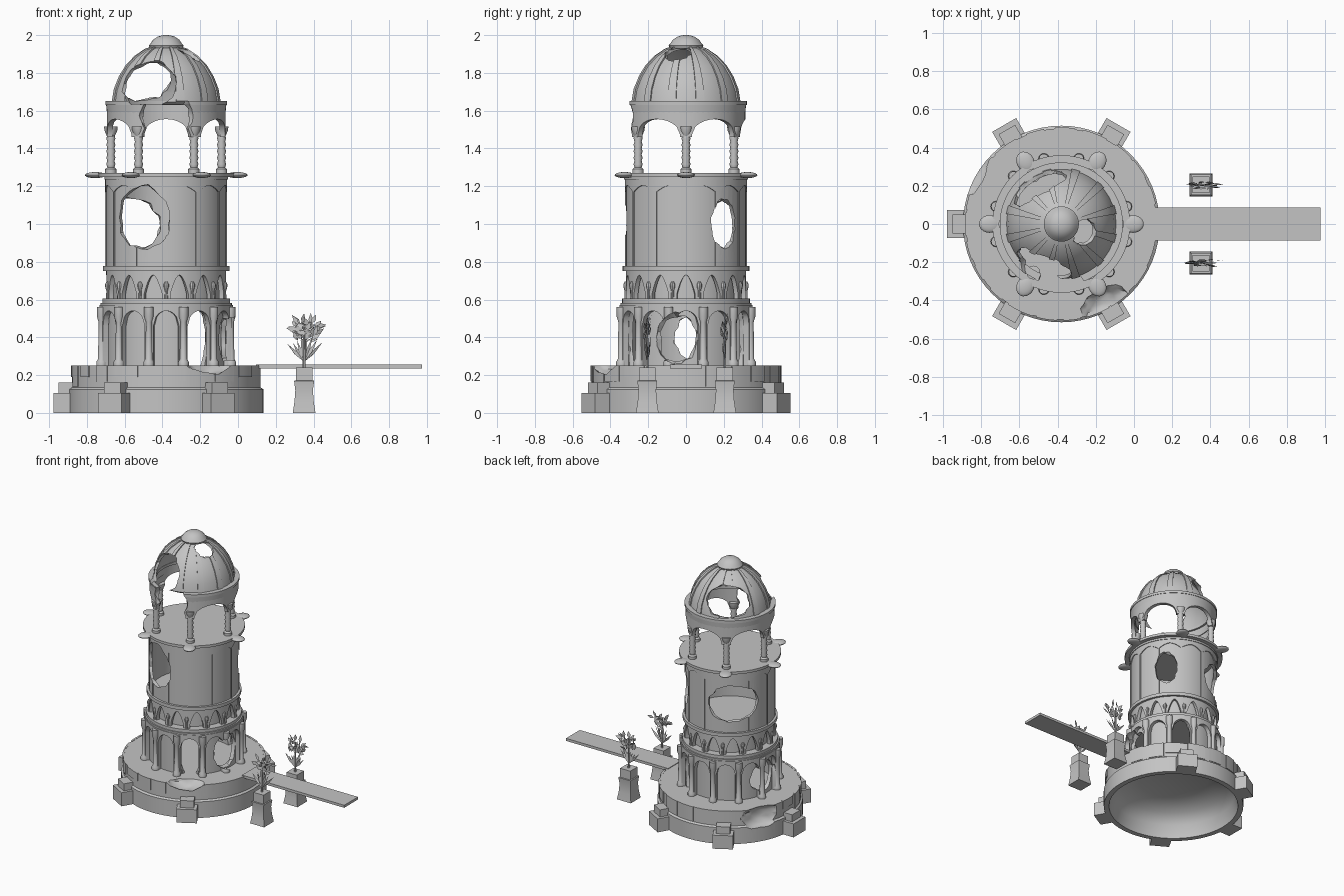
import bpy, bmesh, math, random
from mathutils import Vector, Matrix

random.seed(4)
if "Cube" in bpy.data.objects:
    bpy.data.objects.remove(bpy.data.objects["Cube"])

AXIS = -0.38          # x of the tower's axis
made = []

stone = bpy.data.materials.new("grey_stone")
stone.use_nodes = True
GREY = (0.55, 0.55, 0.55, 1)
stone.diffuse_color = GREY
stone.node_tree.nodes["Principled BSDF"].inputs["Base Color"].default_value = GREY


def polar(deg, r, z):
    a = math.radians(deg)
    return Vector((AXIS + r * math.cos(a), r * math.sin(a), z))


def finish(name, bm):
    bmesh.ops.remove_doubles(bm, verts=bm.verts, dist=1e-5)
    bmesh.ops.recalc_face_normals(bm, faces=bm.faces)
    mesh = bpy.data.meshes.new(name)
    bm.to_mesh(mesh)
    bm.free()
    mesh.materials.append(stone)
    ob = bpy.data.objects.new(name, mesh)
    bpy.context.scene.collection.objects.link(ob)
    made.append(ob)
    return ob


def revolve(bm, prof, n=64, a0=0, a1=360, centre=(AXIS, 0)):
    """Turn a closed (radius, height) loop; a part turn gets end caps."""
    full = a1 - a0 >= 360
    rings = []
    for i in range(n if full else n + 1):
        a = math.radians(a0 + (a1 - a0) * i / n)
        rings.append([bm.verts.new((centre[0] + r * math.cos(a), centre[1] + r * math.sin(a), z))
                      for r, z in prof])
    m = len(prof)
    for i in range(n):
        p, q = rings[i], rings[(i + 1) % len(rings)]
        for j in range(m):
            k = (j + 1) % m
            if prof[j][0] or prof[k][0]:
                bm.faces.new((p[j], q[j], q[k], p[k]))
    if not full:
        bm.faces.new(rings[0])
        bm.faces.new(rings[-1])


def lathe(name, prof, n=64):
    bm = bmesh.new()
    revolve(bm, prof, n)
    return finish(name, bm)


def disc(name, r, z0, z1):
    return lathe(name, [(0, z0), (r, z0), (r, z1), (0, z1)])


def tube(name, r0, r1, z0, z1):
    return lathe(name, [(r0, z0), (r1, z0), (r1, z1), (r0, z1)])


def apply(ob, kind, **settings):
    mod = ob.modifiers.new(kind, kind)
    for key, val in settings.items():
        setattr(mod, key, val)
    bpy.context.view_layer.objects.active = ob
    bpy.ops.object.modifier_apply(modifier=mod.name)


def arcade(name, n, r, z0, spring, rise, top, opening, thick, phase=0, power=0, k=10):
    """Ring wall with n arches: round when power is 0, otherwise pointed."""
    bm = bmesh.new()
    half = 180 / n

    def quad(a, b, la, lb, ha, hb):
        bm.faces.new([bm.verts.new(polar(*p)) for p in
                      ((a, r, la), (b, r, lb), (b, r, hb), (a, r, ha))])

    for i in range(n):
        c = phase + 2 * half * i
        pts = []
        for j in range(k + 1):
            u = -1 + 2 * j / k
            h = 1 - abs(u) ** power if power else math.sqrt(max(0, 1 - u * u))
            pts.append((c + u * half * opening, spring + rise * h))
        for (a, la), (b, lb) in zip(pts, pts[1:]):
            quad(a, b, la, lb, top, top)
        a, b = c + half * opening, c + half * (2 - opening)
        mid = (a + b) / 2
        for s, e in ((a, mid), (mid, b)):
            quad(s, e, z0, z0, spring, spring)
            quad(s, e, spring, spring, top, top)
    ob = finish(name, bm)
    apply(ob, "SOLIDIFY", thickness=thick, offset=0)
    return ob


def break_open(objects, loc, scale, turn=0):
    """Knock a ragged hole through the given parts."""
    bm = bmesh.new()
    bmesh.ops.create_icosphere(bm, subdivisions=3, radius=1)
    for v in bm.verts:
        v.co *= random.uniform(0.9, 1.08)
    bmesh.ops.transform(bm, verts=bm.verts, matrix=Matrix.Translation(loc)
                        @ Matrix.Rotation(math.radians(turn), 4, 'Z') @ Matrix.Diagonal((*scale, 1)))
    cutter = finish("hole_cutter", bm)
    made.remove(cutter)
    cutter.hide_render = True
    for ob in objects:
        apply(ob, "BOOLEAN", operation='DIFFERENCE', solver='EXACT', object=cutter)
    bpy.data.objects.remove(cutter)


def box(bm, size, loc, deg=0):
    bmesh.ops.create_cube(bm, size=1, matrix=Matrix.Translation(loc)
                          @ Matrix.Rotation(math.radians(deg), 4, 'Z') @ Matrix.Diagonal((*size, 1)))


def columns(name, n, r, prof, phase=0, sides=12):
    bm = bmesh.new()
    for i in range(n):
        p = polar(phase + 360 * i / n, r, 0)
        revolve(bm, [(0, prof[0][1])] + prof + [(0, prof[-1][1])], sides, centre=p.xy)
    return finish(name, bm)


# Hollow base with a course of uneven stones
base = lathe("base", [(0, .25), (.5, .25), (.5, .135), (.514, .125), (.514, 0), (.475, 0), (.45, .1), (.39, .17), (.25, .215), (0, .225)])
bm = bmesh.new()
angle = 12
while angle < 335:
    width = random.uniform(9, 17)
    low = random.choice((.14, .165, .19))
    revolve(bm, [(.49, low), (.505, low), (.505, .252), (.49, .252)], 4, angle, angle + width)
    angle += width + random.uniform(1, 8)
stones = finish("rim_stones", bm)
break_open([base, stones], polar(-62, .47, .27), (.08, .14, .07), -62)
break_open([base, stones], polar(150, .53, .19), (.08, .18, .09), 150)

# Stepped buttresses
bm = bmesh.new()
for deg in (60, 120, 180, 240, 300):
    box(bm, (.11, .145, .105), polar(deg, .543, .0525), deg)
    box(bm, (.09, .1, .16), polar(deg, .525, .08), deg)
finish("buttresses", bm)

# Walkway
bm = bmesh.new()
box(bm, (.88, .17, .02), (.535, 0, .245))
finish("walkway", bm)

# Lower storey: inner wall, arcade and columns
wall = tube("lower_wall", .295, .32, .25, .57)
front = arcade("lower_arcade", 12, .338, .25, .46, .08, .57, .74, .03)
posts = columns("lower_columns", 12, .354, [(.028, .25), (.028, .27), (.019, .285), (.016, .48), (.025, .51), (.025, .56)], 15)
for deg in (60, -60):
    break_open([wall], polar(deg, .31, .385), (.1, .075, .185), deg)
break_open([wall, front, posts], polar(-9, .34, .39), (.11, .115, .14), -9)
break_open([wall, front], polar(172, .33, .4), (.11, .12, .12), 172)
disc("lower_ledge", .348, .57, .582)
disc("lower_ledge_top", .338, .582, .605)

# Small pointed gallery with slim posts
tube("gallery_wall", .26, .28, .6, .75)
arcade("gallery_arcade", 14, .305, .6, .63, .1, .755, .68, .025, power=1.8)
columns("gallery_columns", 14, .318, [(.009, .6), (.007, .645), (.014, .67), (.014, .68), (.006, .695)], 180 / 14, 8)
disc("gallery_cornice", .335, .752, .778)

# Main drum with shallow framed panels
drum = tube("main_drum", .295, .317, .775, 1.24)
frames = arcade("drum_panel_frames", 12, .317, .778, 1.17, .035, 1.24, .94, .012, phase=15, power=1.6)
for deg, z, size in ((-114, 1.035, (.13, .155, .17)), (40, 1.0, (.1, .085, .13)), (130, 1.0, (.13, .185, .145))):
    break_open([drum, frames], polar(deg, .31, z), size, deg)

# Balcony with rounded projections
disc("balcony_collar", .328, 1.235, 1.252)
disc("balcony_floor", .36, 1.25, 1.27)
bm = bmesh.new()
for deg in range(0, 360, 60):
    bmesh.ops.create_uvsphere(bm, u_segments=20, v_segments=10, radius=1, matrix=Matrix.Translation(polar(deg, .375, 1.259))
                              @ Matrix.Rotation(math.radians(deg), 4, 'Z') @ Matrix.Diagonal((.056, .046, .016, 1)))
finish("balcony_knobs", bm)

# Open lantern: knotted columns, arches and cornice
shaft = [(.03, 1.27), (.03, 1.29)]
for i in range(5):
    z = 1.3 + .034 * i
    shaft += [(.019, z), (.024, z + .017)]
shaft += [(.021, 1.465), (.034, 1.495), (.036, 1.515), (.026, 1.517)]
columns("lantern_columns", 6, .293, shaft)
arches = arcade("lantern_arches", 6, .3, 1.46, 1.475, .08, 1.635, .8, .028, phase=30, k=16)
frieze = lathe("lantern_frieze", [(.28, 1.57), (.312, 1.57), (.318, 1.63), (.28, 1.63)])
cornice = tube("lantern_cornice", .265, .322, 1.63, 1.65)

# Ribbed, broken dome
curve = [(.287, 1.645), (.276, 1.71), (.25, 1.775), (.213, 1.835), (.165, 1.885), (.11, 1.922), (.06, 1.94)]
inner = [(r - .016, z - .012) for r, z in reversed(curve)]
dome = lathe("dome", curve + inner, 48)
bm = bmesh.new()
for i in range(12):
    d = 15 + 30 * i
    revolve(bm, [(r + .006, z + .005) for r, z in curve] + inner, 2, d - 4.5, d + 4.5)
ribs = finish("dome_ribs", bm)
break_open([dome, ribs, cornice], polar(-113, .26, 1.745), (.15, .165, .135), -113)
break_open([arches, frieze, cornice], polar(-90, .3, 1.575), (.08, .15, .13), -90)
break_open([dome, ribs], polar(122, .25, 1.765), (.13, .165, .12), 122)
break_open([dome, ribs], polar(-20, .13, 1.905), (.08, .07, .06), -20)
lathe("finial", [(0, 1.925), (.085, 1.93), (.092, 1.945), (.082, 1.957), (.07, 1.975), (.045, 1.992), (.02, 1.999), (0, 2)], 32)

# Pedestals with spiky plants
for side, y in (("back", .205), ("front", -.205)):
    bm = bmesh.new()
    levels = [(.085, 0), (.072, .06), (.066, .12), (.075, .17), (.062, .171), (.062, .24), (0, .24)]
    revolve(bm, [(0, 0)] + levels, 4, 45, 405, (.35, y))
    finish(side + "_pedestal", bm)
    bm = bmesh.new()

    def leaf(start, angle, length, width):
        d = Vector((math.sin(angle), random.uniform(-.15, .15), math.cos(angle)))
        s = Vector((d.z, random.uniform(-.6, .6), -d.x)) * width
        mid = start + d * length * .5
        a, b, c, e = [bm.verts.new(p) for p in (start, mid + s, start + d * length, mid - s)]
        bm.faces.new((a, b, c))
        bm.faces.new((a, c, e))

    root = Vector((.35, y, .24))
    revolve(bm, [(0, .24), (.008, .24), (.005, .47), (0, .47)], 6, centre=root.xy)
    for i in range(8):
        leaf(root + Vector((0, 0, .03)), -.75 + 1.5 * i / 7, random.uniform(.09, .15), .009)
    for i in range(32):
        start = Vector((.36 + random.uniform(-.055, .055), y + random.uniform(-.015, .015), random.uniform(.38, .48)))
        leaf(start, random.uniform(-1.5, 1.7), random.uniform(.04, .07), .012)
    finish(side + "_plant", bm)

# Soft shading with crisp edges
bpy.ops.object.select_all(action='DESELECT')
for ob in made:
    ob.select_set(True)
bpy.context.view_layer.objects.active = made[0]
bpy.ops.object.shade_smooth_by_angle(angle=math.radians(35))
